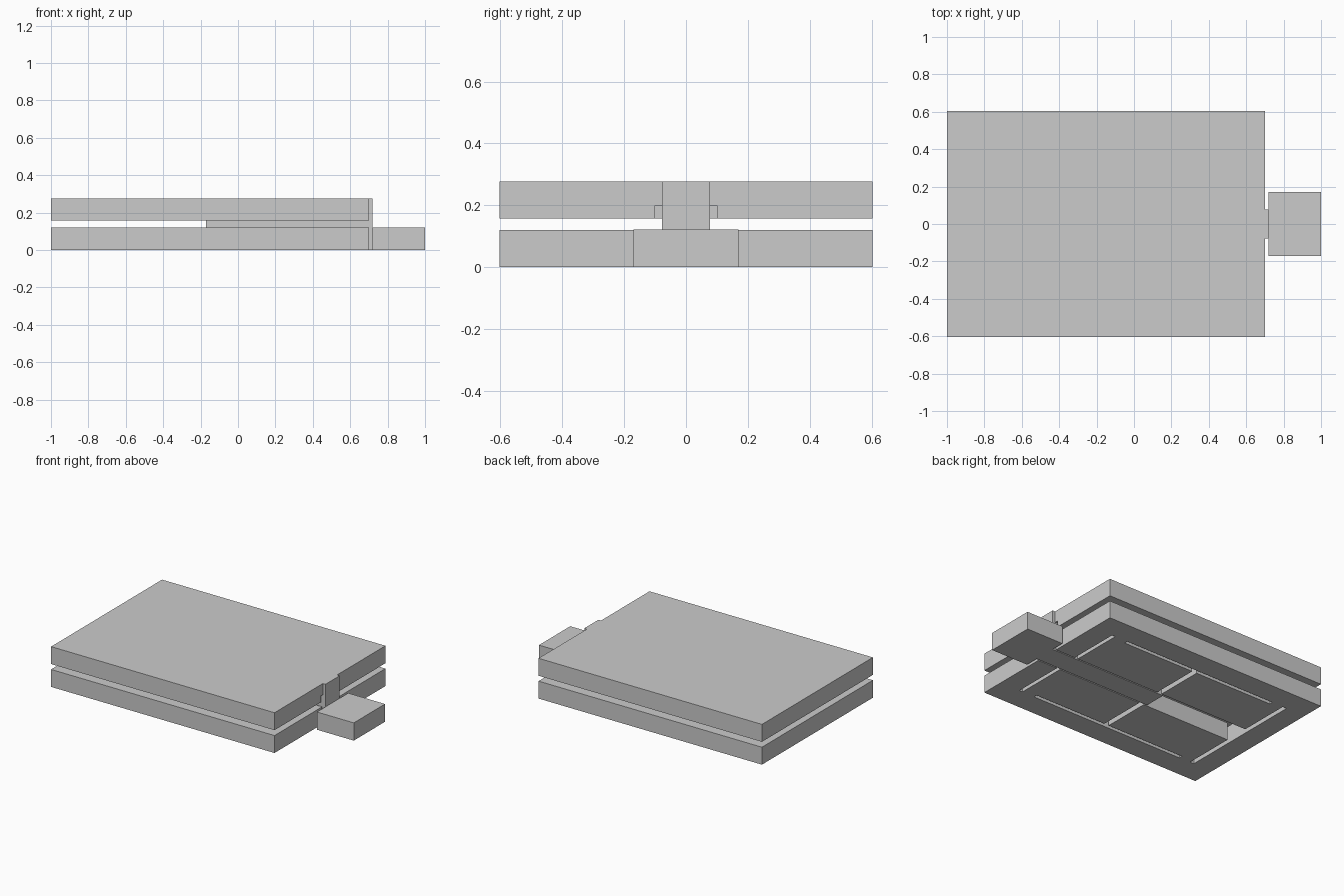
import bpy

if "Cube" in bpy.data.objects:
    bpy.data.objects.remove(bpy.data.objects["Cube"])


def box(name, x, y, z):
    """Axis-aligned box from (min, max) ranges."""
    bpy.ops.mesh.primitive_cube_add(
        size=1, location=[(a + b) / 2 for a, b in (x, y, z)])
    o = bpy.context.object
    o.name = name
    o.scale = [b - a for a, b in (x, y, z)]
    bpy.ops.object.transform_apply(location=True, rotation=False, scale=True)
    return o


def cut(target, x, y, z):
    """Subtract a box from the target."""
    c = box("cutter", x, y, z)
    c.hide_render = True
    m = target.modifiers.new("cut", 'BOOLEAN')
    m.operation, m.solver, m.object = 'DIFFERENCE', 'EXACT', c
    bpy.context.view_layer.objects.active = target
    bpy.ops.object.modifier_apply(modifier=m.name)
    bpy.data.objects.remove(c, do_unlink=True)


PX, PY = (-1.0, 0.70), (-0.603, 0.603)
THRU = (-0.1, 0.14)

# Lower plate: central channel plus thin slots around four panels
base = box("lower_plate", PX, PY, (0, 0.12))
cut(base, (-0.84, 0.8), (-0.085, 0.085), THRU)
cut(base, (-0.855, -0.825), (-0.445, 0.445), THRU)
for x in ((-0.15, -0.115), (0.525, 0.55)):
    cut(base, x, (-0.445, 0.445), THRU)
for s in (-1, 1):
    y = sorted((s * 0.422, s * 0.447))
    cut(base, (-0.74, 0.43), y, THRU)

# Upper plate with a shallow guide groove underneath
lid = box("upper_plate", PX, PY, (0.157, 0.277))
cut(lid, (-0.85, 0.8), (-0.1, 0.1), (0.1, 0.2))

# Sliding bar and its outer handle
box("sliding_bar", (-0.17, 0.72), (-0.077, 0.077), (0, 0.277))
box("handle", (0.72, 1.0), (-0.17, 0.17), (0, 0.122))
